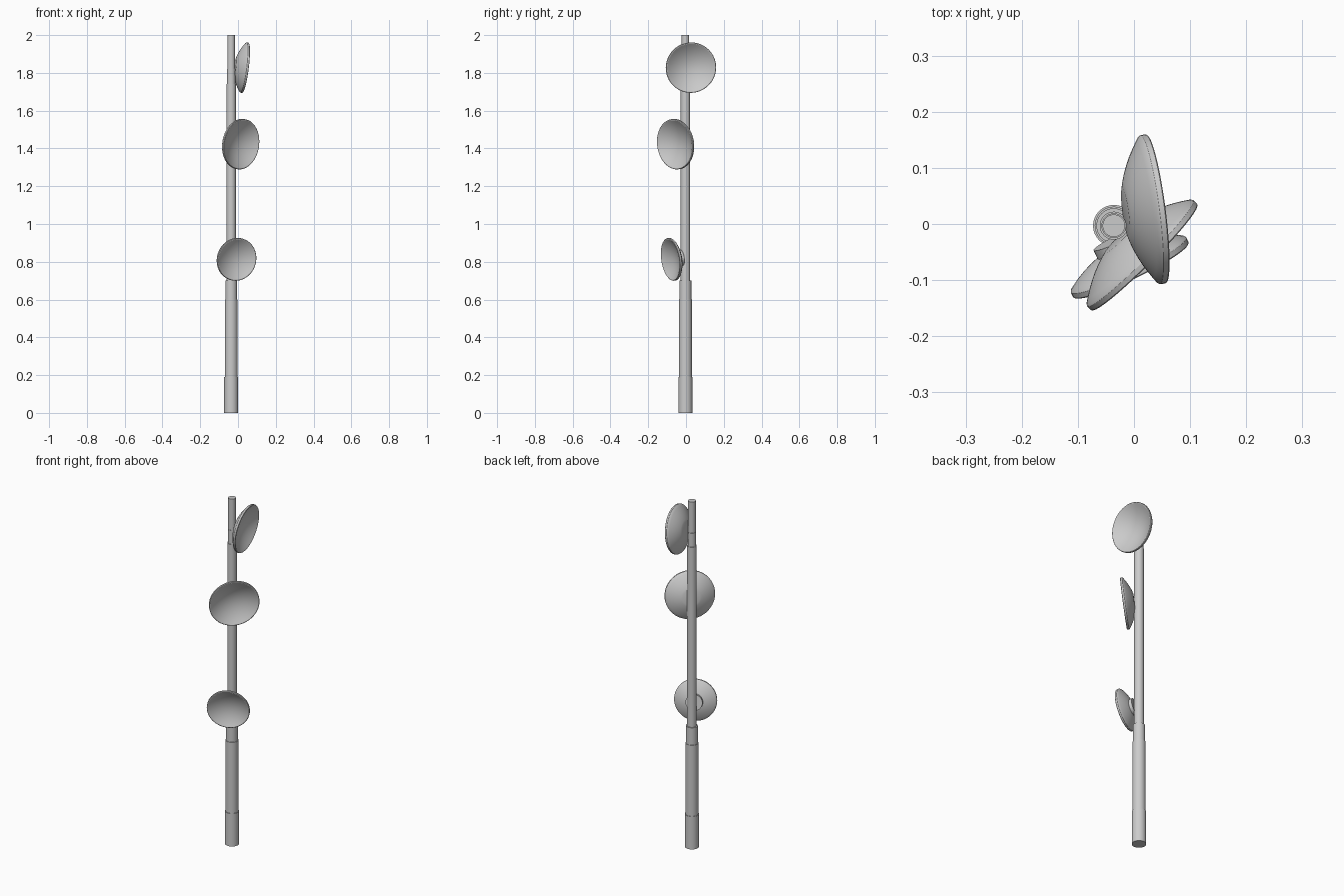
import bpy, math
from mathutils import Vector

if "Cube" in bpy.data.objects:
    bpy.data.objects.remove(bpy.data.objects["Cube"])

AXIS = Vector((-0.036, -0.003, 0))


def revolve(name, profile, segments=48):
    """Spin (radius, height) points around local z; zero radius becomes a pole."""
    verts, faces, rings = [], [], []
    for r, z in profile:
        n = 1 if r == 0 else segments
        rings.append((len(verts), n))
        for i in range(n):
            a = 2 * math.pi * i / segments
            verts.append((r * math.cos(a), r * math.sin(a), z))
    for (a, na), (b, nb) in zip(rings, rings[1:]):
        for i in range(segments):
            j = (i + 1) % segments
            quad = [a + i % na, a + j % na, b + j % nb, b + i % nb]
            faces.append(list(dict.fromkeys(quad)))
    mesh = bpy.data.meshes.new(name)
    mesh.from_pydata(verts, [], faces)
    ob = bpy.data.objects.new(name, mesh)
    bpy.context.collection.objects.link(ob)
    bpy.ops.object.select_all(action='DESELECT')
    ob.select_set(True)
    bpy.context.view_layer.objects.active = ob
    bpy.ops.object.shade_smooth_by_angle(angle=math.radians(30))
    return ob


def dish(name, radius, center, azimuth, down, depth, hub=None):
    """Bowl whose open side faces azimuth, tipped down; center is the rim centre."""
    lip, flat = 0.014, 0.045
    prof = [(0, -depth)]
    if hub:
        prof = [(0, -hub), (flat, -hub)]
    prof.append((flat, -depth))
    # convex back
    back = radius - 0.002
    for i in range(1, 9):
        r = flat + (back - flat) * i / 8
        t = (r * r - flat * flat) / (back * back - flat * flat)
        prof.append((r, -depth + (depth - lip) * t))
    # rim lip
    prof += [(radius, -lip + 0.003), (radius, -0.002), (radius - 0.002, 0), (radius - 0.006, 0)]
    # concave front
    inner, deep = radius - 0.006, depth - 0.012
    for i in range(9, 0, -1):
        r = inner * i / 10
        prof.append((r, -deep * (1 - (i / 10) ** 2)))
    prof.append((0, -deep))
    ob = revolve(name, prof)
    a, d = math.radians(azimuth), math.radians(down)
    normal = Vector((math.cos(a) * math.cos(d), math.sin(a) * math.cos(d), -math.sin(d)))
    ob.rotation_euler = normal.to_track_quat('Z', 'Y').to_euler()
    ob.location = center
    return ob


# stepped mast
mast = revolve("mast", [
    (0, 0), (0.037, 0), (0.037, 0.19), (0.034, 0.19), (0.034, 0.6),
    (0.031, 0.6), (0.031, 0.7), (0.025, 0.7), (0.025, 1.74),
    (0.022, 1.74), (0.022, 1.82), (0.020, 1.82), (0.020, 2.0), (0, 2.0)], 32)
mast.location = AXIS

# dish antennas
dish("upper_dish", 0.134, (0.040, 0.027, 1.827), 7.5, 7, 0.056)
dish("middle_dish", 0.134, (0.019, -0.060, 1.422), -45, 6, 0.056)
dish("lower_dish", 0.114, (-0.005, -0.083, 0.812), -64.5, 8, 0.045, hub=0.062)
